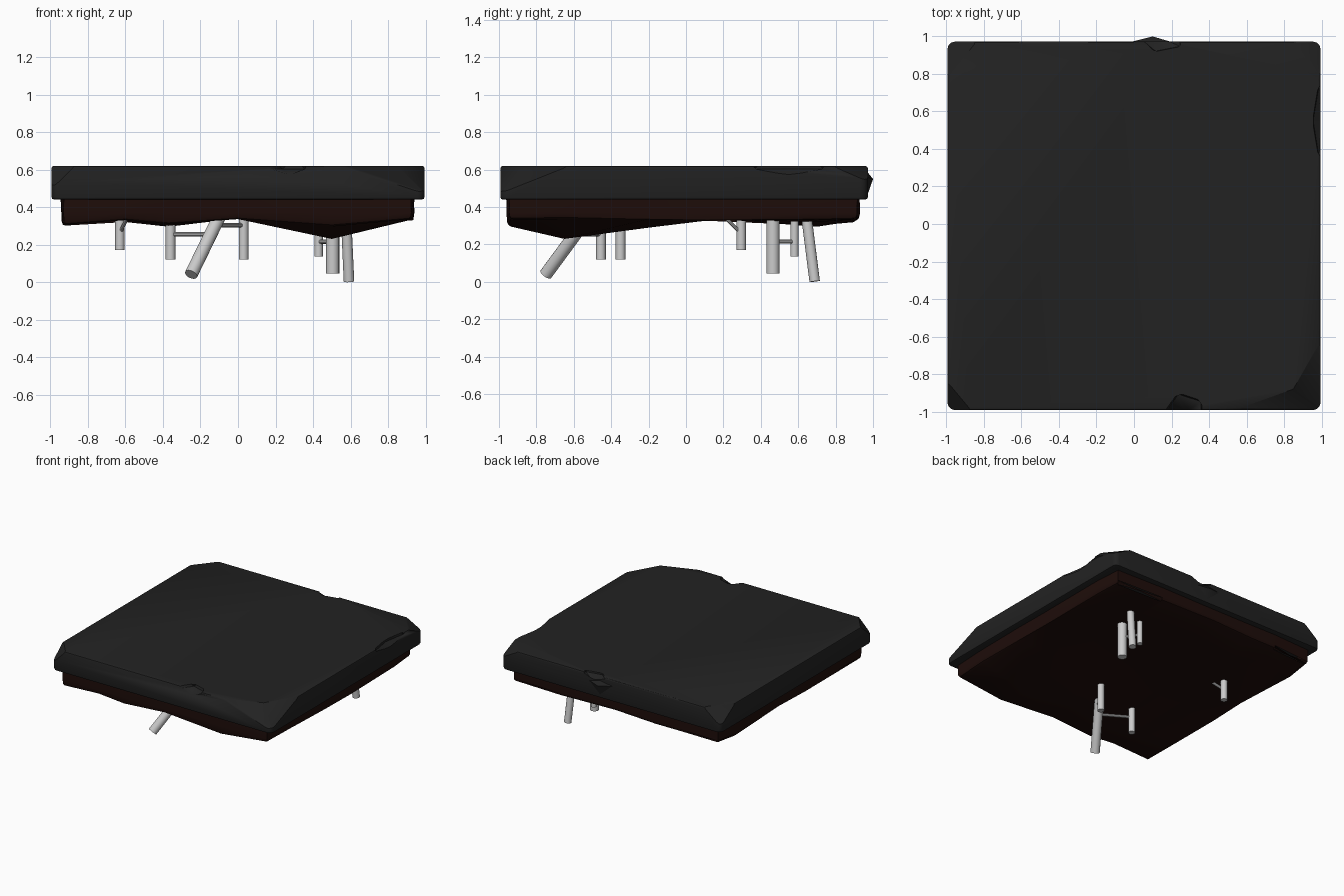
import bpy, bmesh, random
from mathutils import Vector

if "Cube" in bpy.data.objects:
    bpy.data.objects.remove(bpy.data.objects["Cube"])

random.seed(4)


def material(name, rgb):
    m = bpy.data.materials.new(name)
    m.diffuse_color = (*rgb, 1)
    m.use_nodes = True
    m.node_tree.nodes["Principled BSDF"].inputs["Base Color"].default_value = m.diffuse_color
    return m


def make(name, bm, mat=None, angle=0.6):
    bmesh.ops.recalc_face_normals(bm, faces=bm.faces)
    me = bpy.data.meshes.new(name)
    bm.to_mesh(me)
    bm.free()
    ob = bpy.data.objects.new(name, me)
    bpy.context.collection.objects.link(ob)
    if mat:
        me.materials.append(mat)
    bpy.ops.object.select_all(action='DESELECT')
    ob.select_set(True)
    bpy.context.view_layer.objects.active = ob
    bpy.ops.object.shade_smooth_by_angle(angle=angle)
    return ob


def chip(bm, a, b, c):
    # slice off the outer side of the plane through three points
    a, b, c = Vector(a), Vector(b), Vector(c)
    n = (b - a).cross(c - a).normalized()
    if n.dot(Vector((0, 0, 0.5)) - a) > 0:
        n = -n
    bmesh.ops.bisect_plane(bm, geom=bm.verts[:] + bm.edges[:] + bm.faces[:],
                           plane_co=a, plane_no=n, clear_outer=True)
    bmesh.ops.holes_fill(bm, edges=[e for e in bm.edges if e.is_boundary], sides=0)


asphalt = material("asphalt", (0.016, 0.016, 0.016))
soil = material("soil", (0.013, 0.004, 0.003))

# top slab: softened block with worn corners
bm = bmesh.new()
bmesh.ops.create_cube(bm, size=1)
for v in bm.verts:
    v.co = (v.co.x * 1.99, v.co.y * 1.965 - 0.01, 0.53 + v.co.z * 0.18)
upright = [e for e in bm.edges if abs((e.verts[0].co - e.verts[1].co).z) > 0.1]
bmesh.ops.bevel(bm, geom=upright, offset=0.04, segments=3, profile=0.5, affect='EDGES')
rims = [e for e in bm.edges if len(e.link_faces) == 2
        and any(abs(f.normal.z) > 0.9 for f in e.link_faces)]
bmesh.ops.bevel(bm, geom=rims, offset=0.014, segments=2, profile=0.5, affect='EDGES')
T = 0.62
chip(bm, (0.98, -0.65, T), (0.85, -0.88, T), (0.97, -0.97, 0.50))
chip(bm, (0.85, -0.88, T), (0.60, -0.97, T), (0.97, -0.97, 0.50))
chip(bm, (-0.98, 0.80, T), (-0.85, 0.96, T), (-0.97, 0.95, 0.53))
chip(bm, (0.98, 0.80, T), (0.85, 0.96, T), (0.97, 0.95, 0.56))
chip(bm, (-0.98, -0.86, T), (-0.88, -0.98, T), (-0.98, -0.98, 0.52))
slab = make("top_slab", bm, asphalt)

# shallow scoops broken out of the slab rim
bm = bmesh.new()
for loc, size in [((0.27, -1.01, 0.63), (0.12, 0.12, 0.06)),
                  ((1.0, 0.55, 0.63), (0.05, 0.22, 0.06)),
                  ((0.15, 0.99, 0.64), (0.13, 0.08, 0.07)),
                  ((-0.5, 0.99, 0.63), (0.3, 0.03, 0.03))]:
    for v in bmesh.ops.create_icosphere(bm, subdivisions=1, radius=1)["verts"]:
        v.co = Vector(loc) + v.co * Vector(size)
cutter = make("scoop_cutter", bm)
cutter.hide_render = True
cutter.hide_set(True)
mod = slab.modifiers.new("scoops", 'BOOLEAN')
mod.operation = 'DIFFERENCE'
mod.object = cutter

# small lump pushed out of the back rim
bm = bmesh.new()
ring = [bm.verts.new(p) for p in [(-0.04, 0.965, 0.57), (0.1, 0.96, 0.6),
                                  (0.22, 0.965, 0.56), (0.1, 0.965, 0.45)]]
tip = bm.verts.new((0.1, 1.0, 0.55))
for i in range(4):
    bm.faces.new((ring[i], ring[(i + 1) % 4], tip))
bm.faces.new(ring)
make("back_rim_lump", bm, asphalt)

# soil underside: block whose lower face follows a coarse height table
xs = [-0.94, -0.6, -0.37, 0.0, 0.5, 0.935]
ys = [-0.955, -0.65, -0.2, 0.13, 0.7, 0.925]
heights = [[.305, .33, .31, .335, .30, .335],
           [.315, .33, .30, .345, .23, .34],
           [.325, .34, .35, .345, .29, .335],
           [.325, .34, .35, .34, .335, .33],
           [.30, .32, .295, .34, .32, .33],
           [.32, .33, .33, .345, .335, .335]]
bm = bmesh.new()
n = len(xs)
low = [[None] * n for _ in ys]
for j, y in enumerate(ys):
    for i, x in enumerate(xs):
        k = 0.985 if i in (0, n - 1) and j in (0, n - 1) else 1
        low[j][i] = bm.verts.new((x * k, y * k, heights[j][i]))
for j in range(n - 1):
    for i in range(n - 1):
        bm.faces.new((low[j][i], low[j][i + 1], low[j + 1][i + 1], low[j + 1][i]))
loop = (low[0][:] + [low[j][-1] for j in range(1, n)]
        + low[-1][-2::-1] + [low[j][0] for j in range(n - 2, 0, -1)])
rings = [loop]
for z in (0.37, 0.45):
    rings.append([bm.verts.new((v.co.x * 1.003 + random.uniform(-.004, .004),
                                v.co.y * 1.003 + random.uniform(-.004, .004), z))
                  for v in loop])
for a, b in zip(rings, rings[1:]):
    for i in range(len(a)):
        k = (i + 1) % len(a)
        bm.faces.new((a[i], a[k], b[k], b[i]))
bm.faces.new(rings[-1])
bottom_rim = [e for e in bm.edges if e.verts[0] in loop and e.verts[1] in loop
              and any(v.co.z == 0.37 or v.co.z > 0.365 for f in e.link_faces for v in f.verts)]
bmesh.ops.bevel(bm, geom=bottom_rim, offset=0.02, segments=2, profile=0.5, affect='EDGES')
make("soil_underside", bm, soil)


# hanging pipes and their thin connectors
def pipe(name, a, b, r, sides=16):
    a, b = Vector(a), Vector(b)
    bm = bmesh.new()
    bmesh.ops.create_cone(bm, cap_ends=True, segments=sides, radius1=r, radius2=r,
                          depth=(b - a).length)
    rot = (b - a).to_track_quat('Z', 'Y')
    for v in bm.verts:
        v.co = rot @ v.co + (a + b) / 2
    make(name, bm)


for i, (x, y, z, r) in enumerate([(-0.63, 0.295, 0.17, 0.025), (-0.36, -0.455, 0.12, 0.026),
                                  (0.03, -0.35, 0.12, 0.026), (0.43, 0.58, 0.135, 0.022),
                                  (0.505, 0.465, 0.045, 0.035)]):
    pipe(f"hanging_pipe_{i + 1}", (x, y, z), (x, y, 0.43), r)
pipe("slanted_pipe", (-0.25, -0.75, 0.04), (-0.065, -0.47, 0.42), 0.035)
pipe("leaning_pipe", (0.592, 0.688, 0.0025), (0.573, 0.635, 0.42), 0.028)
pipe("connector_1", (-0.36, -0.455, 0.255), (-0.14, -0.585, 0.255), 0.011, 10)
pipe("connector_2", (-0.12, -0.56, 0.303), (0.03, -0.35, 0.303), 0.011, 10)
pipe("connector_3", (0.43, 0.58, 0.215), (0.505, 0.465, 0.215), 0.011, 10)
pipe("connector_4", (-0.63, 0.295, 0.26), (-0.59, 0.21, 0.345), 0.01, 10)
